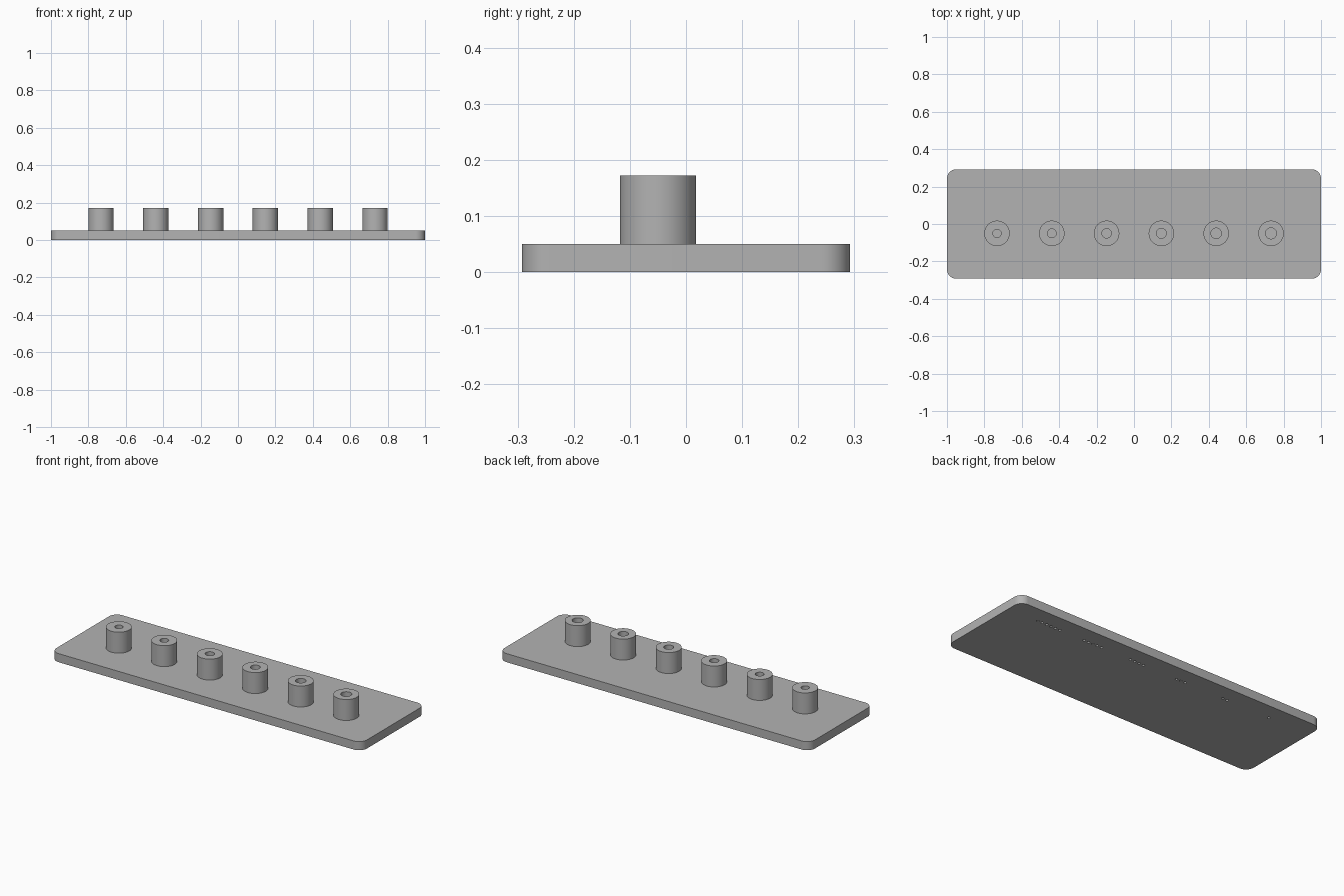
import bpy
import bmesh
from math import cos, sin, pi, radians

cube = bpy.data.objects.get("Cube")
if cube:
    bpy.data.objects.remove(cube, do_unlink=True)

LENGTH, WIDTH, THICK, CORNER = 2.0, 0.585, 0.05, 0.05
POST_Y, POST_R, POST_TOP = -0.05, 0.068, 0.172
SPACING, COUNT = 0.293, 6
DOT_Y, DOT_R, DOT_PITCH, DOT_DEPTH = 0.197, 0.0073, 0.029, 0.008

grey = bpy.data.materials.new("plain grey")
grey.use_nodes = True
grey.diffuse_color = (0.45, 0.45, 0.45, 1)
grey.node_tree.nodes["Principled BSDF"].inputs["Base Color"].default_value = (0.45, 0.45, 0.45, 1)


def finish(name, bm):
    bmesh.ops.recalc_face_normals(bm, faces=bm.faces)
    mesh = bpy.data.meshes.new(name)
    bm.to_mesh(mesh)
    bm.free()
    mesh.materials.append(grey)
    ob = bpy.data.objects.new(name, mesh)
    bpy.context.collection.objects.link(ob)
    return ob


def select_only(ob):
    bpy.ops.object.select_all(action='DESELECT')
    ob.select_set(True)
    bpy.context.view_layer.objects.active = ob


def smooth(ob):
    select_only(ob)
    bpy.ops.object.shade_smooth_by_angle(angle=radians(35))


def extrude_outline(bm, outline, z0, z1):
    base = bm.faces.new([bm.verts.new((x, y, z0)) for x, y in outline])
    side = bmesh.ops.extrude_face_region(bm, geom=[base], use_keep_orig=True)
    verts = [g for g in side["geom"] if isinstance(g, bmesh.types.BMVert)]
    bmesh.ops.translate(bm, verts=verts, vec=(0, 0, z1 - z0))


def circle(cx, cy, r, steps):
    return [(cx + r * cos(2 * pi * i / steps), cy + r * sin(2 * pi * i / steps))
            for i in range(steps)]


post_xs = [(i - (COUNT - 1) / 2) * SPACING for i in range(COUNT)]

# Base plate with rounded corners
outline = []
for quarter, (sx, sy) in enumerate([(1, 1), (-1, 1), (-1, -1), (1, -1)]):
    for step in range(13):
        a = (quarter + step / 12) * pi / 2
        outline.append((sx * (LENGTH / 2 - CORNER) + CORNER * cos(a),
                        sy * (WIDTH / 2 - CORNER) + CORNER * sin(a)))
bm = bmesh.new()
extrude_outline(bm, outline, 0, THICK)
plate = finish("base_plate", bm)

# Counting dots sunk into the underside: one more for each post
bm = bmesh.new()
for i, px in enumerate(post_xs):
    for k in range(i + 1):
        x = px + (k - i / 2) * DOT_PITCH
        extrude_outline(bm, circle(x, DOT_Y, DOT_R, 20), -0.02, DOT_DEPTH)
cutter = finish("dot_cutter", bm)
cutter.hide_render = True
cut = plate.modifiers.new("dots", 'BOOLEAN')
cut.operation = 'DIFFERENCE'
cut.solver = 'EXACT'
cut.object = cutter
select_only(plate)
bpy.ops.object.modifier_apply(modifier=cut.name)
bpy.data.objects.remove(cutter, do_unlink=True)
smooth(plate)

# Hollow posts, with bores that widen toward the model's left
for i, px in enumerate(post_xs):
    bore = 0.022 + 0.0015 * i
    profile = [(POST_R, THICK), (POST_R, POST_TOP), (bore, POST_TOP), (bore, THICK)]
    bm = bmesh.new()
    rings = [[bm.verts.new((x, y, z)) for x, y in circle(px, POST_Y, r, 48)]
             for r, z in profile]
    for low, high in zip(rings, rings[1:]):
        for j in range(48):
            n = (j + 1) % 48
            bm.faces.new((low[j], low[n], high[n], high[j]))
    smooth(finish(f"post_{i + 1}", bm))
